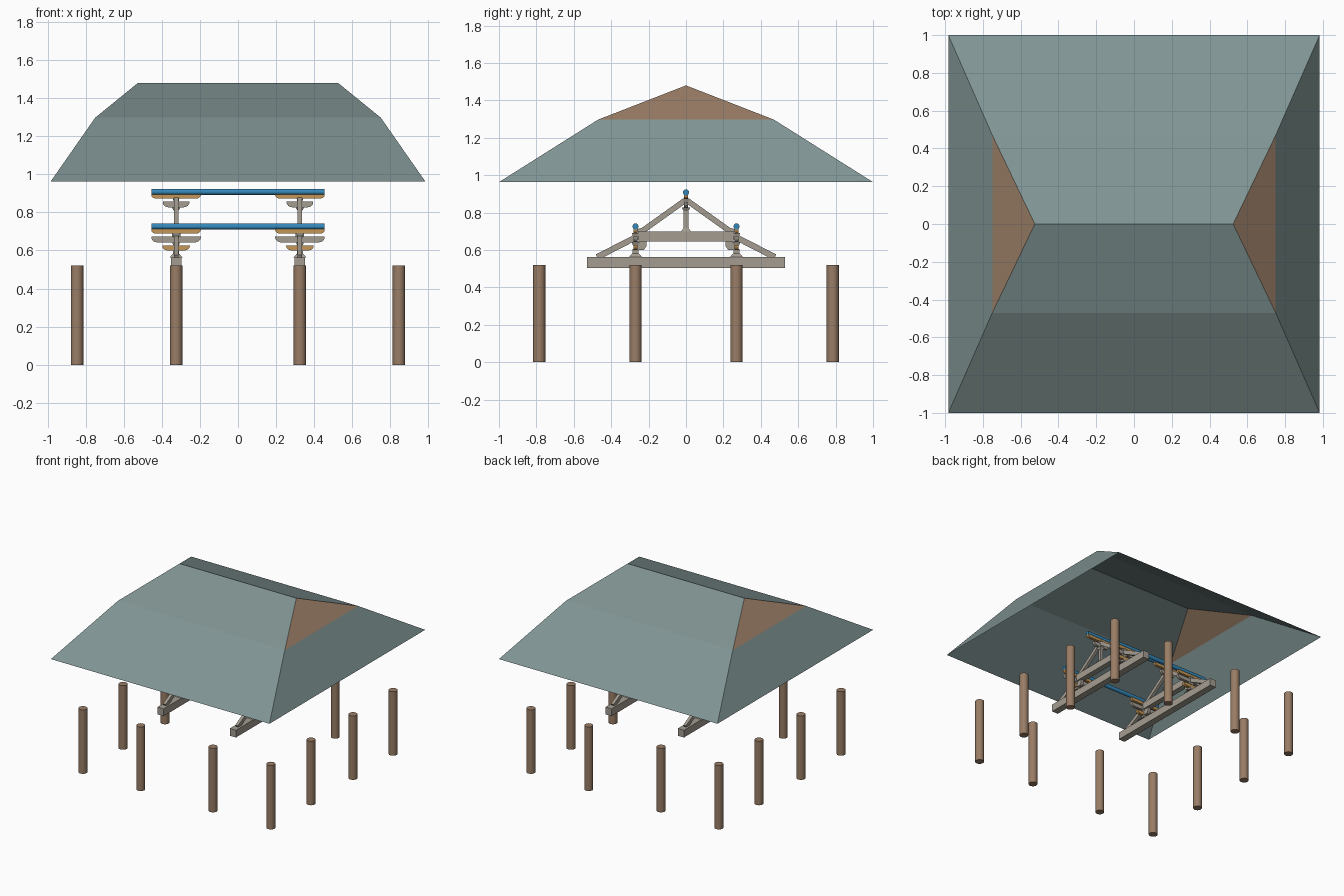
import bpy, bmesh, math
from mathutils import Vector, Matrix

if "Cube" in bpy.data.objects:
    bpy.data.objects.remove(bpy.data.objects["Cube"])


def material(name, rgb):
    m = bpy.data.materials.new(name)
    m.diffuse_color = (*rgb, 1)
    m.use_nodes = True
    m.node_tree.nodes["Principled BSDF"].inputs["Base Color"].default_value = m.diffuse_color
    return m


TILE = material("grey_green_tile", (0.215, 0.295, 0.29))
WOOD = material("brown_wood", (0.32, 0.205, 0.132))
BEAM = material("pale_grey_timber", (0.37, 0.335, 0.285))
BLUE = material("blue_paint", (0.035, 0.25, 0.50))
OCHRE = material("ochre_timber", (0.56, 0.31, 0.095))


def finish(name, bm, mats):
    mesh = bpy.data.meshes.new(name)
    bm.to_mesh(mesh)
    bm.free()
    for m in mats:
        mesh.materials.append(m)
    ob = bpy.data.objects.new(name, mesh)
    bpy.context.collection.objects.link(ob)
    return ob


def prism(name, pts, centre, depth, axis, mat):
    """Extrude a closed (horizontal, z) outline along x or y about a centre."""
    bm = bmesh.new()
    def place(h, z, d):
        return (centre + d, h, z) if axis == "x" else (h, centre + d, z)
    a = [bm.verts.new(place(h, z, -depth / 2)) for h, z in pts]
    b = [bm.verts.new(place(h, z, depth / 2)) for h, z in pts]
    bm.faces.new(a)
    bm.faces.new(b[::-1])
    for i in range(len(pts)):
        j = (i + 1) % len(pts)
        bm.faces.new((a[i], b[i], b[j], a[j]))
    bmesh.ops.recalc_face_normals(bm, faces=bm.faces)
    return finish(name, bm, [mat])


def box(name, x, y, z0, z1, wx, wy, mat):
    pts = [(y - wy / 2, z0), (y + wy / 2, z0), (y + wy / 2, z1), (y - wy / 2, z1)]
    return prism(name, pts, x, wx, "x", mat)


def rod(name, centre, radius, length, along_x, mat, sides):
    bm = bmesh.new()
    rot = Matrix.Rotation(math.pi / 2, 4, "Y") if along_x else Matrix()
    bmesh.ops.create_cone(bm, cap_ends=True, segments=sides, radius1=radius, radius2=radius,
                          depth=length, matrix=Matrix.Translation(centre) @ rot)
    ob = finish(name, bm, [mat])
    for p in ob.data.polygons:
        p.use_smooth = len(p.vertices) == 4
    return ob


def strut(name, x, p, q, thick, depth, mat):
    """Sloping timber in the y-z plane."""
    p, q = Vector(p), Vector(q)
    d = (q - p).normalized()
    n = Vector((-d.y, d.x)) * thick / 2
    return prism(name, [p - n, q - n, q + n, p + n], x, depth, "x", mat)


def bracket(name, x, y, half, z0, z1, depth, mat):
    """Bracket arm along x whose lower ends curve upward."""
    h, r = z1 - z0, (z1 - z0) * 0.8
    right = [(x + half - r * 1.4 * (1 - math.sin(t)), z0 + r * (1 - math.cos(t)))
             for t in (math.pi / 2 * i / 4 for i in range(5))]
    right.append((x + half, z1))
    left = [(2 * x - a, b) for a, b in reversed(right)]
    return prism(name, right + left, y, depth, "y", mat)


def block(name, x, y, z0, z1, w0, w1, mat):
    """Square bearing block, narrower at its foot."""
    bm = bmesh.new()
    bmesh.ops.create_cone(bm, cap_ends=True, segments=4, radius1=w0 / math.sqrt(2),
                          radius2=w1 / math.sqrt(2), depth=z1 - z0,
                          matrix=Matrix.Translation((x, y, (z0 + z1) / 2))
                          @ Matrix.Rotation(math.pi / 4, 4, "Z"))
    return finish(name, bm, [mat])


# Roof: two-pitch hipped sheet with sloping gable triangles
bm = bmesh.new()
ridge = {sx: bm.verts.new((sx * 0.525, 0, 1.48)) for sx in (-1, 1)}
corners = [(-1, -1), (1, -1), (1, 1), (-1, 1)]
knee = {c: bm.verts.new((c[0] * 0.75, c[1] * 0.47, 1.297)) for c in corners}
eave = {c: bm.verts.new((c[0] * 0.983, c[1] * 1.0, 0.963)) for c in corners}
for i, a in enumerate(corners):
    b = corners[(i + 1) % 4]
    bm.faces.new((eave[a], eave[b], knee[b], knee[a]))
    if a[0] == b[0]:
        bm.faces.new((knee[a], knee[b], ridge[a[0]])).material_index = 1
    else:
        bm.faces.new((knee[a], knee[b], ridge[b[0]], ridge[a[0]]))
finish("roof", bm, [TILE, WOOD])

# Columns around the perimeter
XS, YS = (-0.845, -0.325, 0.325, 0.845), (-0.785, -0.27, 0.27, 0.785)
for i, x in enumerate(XS):
    for j, y in enumerate(YS):
        if i in (0, 3) or j in (0, 3):
            rod("column", (x, y, 0.26), 0.033, 0.52, False, WOOD, 20)

# Round purlins
for name, y, z in (("ridge_purlin", 0, 0.908), ("front_purlin", -0.27, 0.726),
                   ("back_purlin", 0.27, 0.726)):
    rod(name, (0, y, z), 0.016, 0.91, True, BLUE, 16)

# Two roof trusses with their bracket stacks
for x in (-0.325, 0.325):
    box("lower_beam", x, 0, 0.503, 0.562, 0.055, 1.06, BEAM)
    box("upper_beam", x, 0, 0.645, 0.70, 0.045, 0.51, BEAM)
    box("king_post", x, 0, 0.70, 0.826, 0.02, 0.026, BEAM)
    block("king_post_foot", x, 0, 0.70, 0.718, 0.05, 0.026, BEAM)
    block("king_post_block", x, 0, 0.808, 0.826, 0.024, 0.044, BEAM)
    bracket("ridge_bracket", x, 0, 0.07, 0.826, 0.857, 0.022, BEAM)
    block("ridge_block", x, 0, 0.857, 0.875, 0.026, 0.036, BEAM)
    bracket("ridge_board", x, 0, 0.13, 0.873, 0.895, 0.022, OCHRE)
    for s in (-1, 1):
        strut("upper_rafter", x, (s * 0.25, 0.69), (s * 0.005, 0.865), 0.03, 0.024, BEAM)
        strut("lower_rafter", x, (s * 0.475, 0.562), (s * 0.245, 0.68), 0.032, 0.024, BEAM)
        y = s * 0.27
        block("short_post_foot", x, y, 0.562, 0.582, 0.07, 0.036, BEAM)
        box("short_post", x, y, 0.575, 0.604, 0.03, 0.03, BEAM)
        bracket("lower_bracket", x, y, 0.072, 0.60, 0.627, 0.024, OCHRE)
        block("lower_block", x, y, 0.625, 0.643, 0.028, 0.042, BEAM)
        bracket("middle_bracket", x, y, 0.13, 0.642, 0.673, 0.024, BEAM)
        block("middle_block", x, y, 0.672, 0.692, 0.028, 0.038, BEAM)
        bracket("purlin_board", x, y, 0.13, 0.688, 0.712, 0.022, OCHRE)
        # Small curved braces on the inner side of the stack
        prism("beam_brace", [(s * 0.26, 0.60), (s * 0.225, 0.60), (s * 0.212, 0.62),
                             (s * 0.21, 0.646), (s * 0.26, 0.646)], x, 0.024, "x", BEAM)
        prism("beam_cap", [(s * 0.265, 0.70), (s * 0.21, 0.70), (s * 0.225, 0.722),
                           (s * 0.265, 0.71)], x, 0.024, "x", BEAM)
